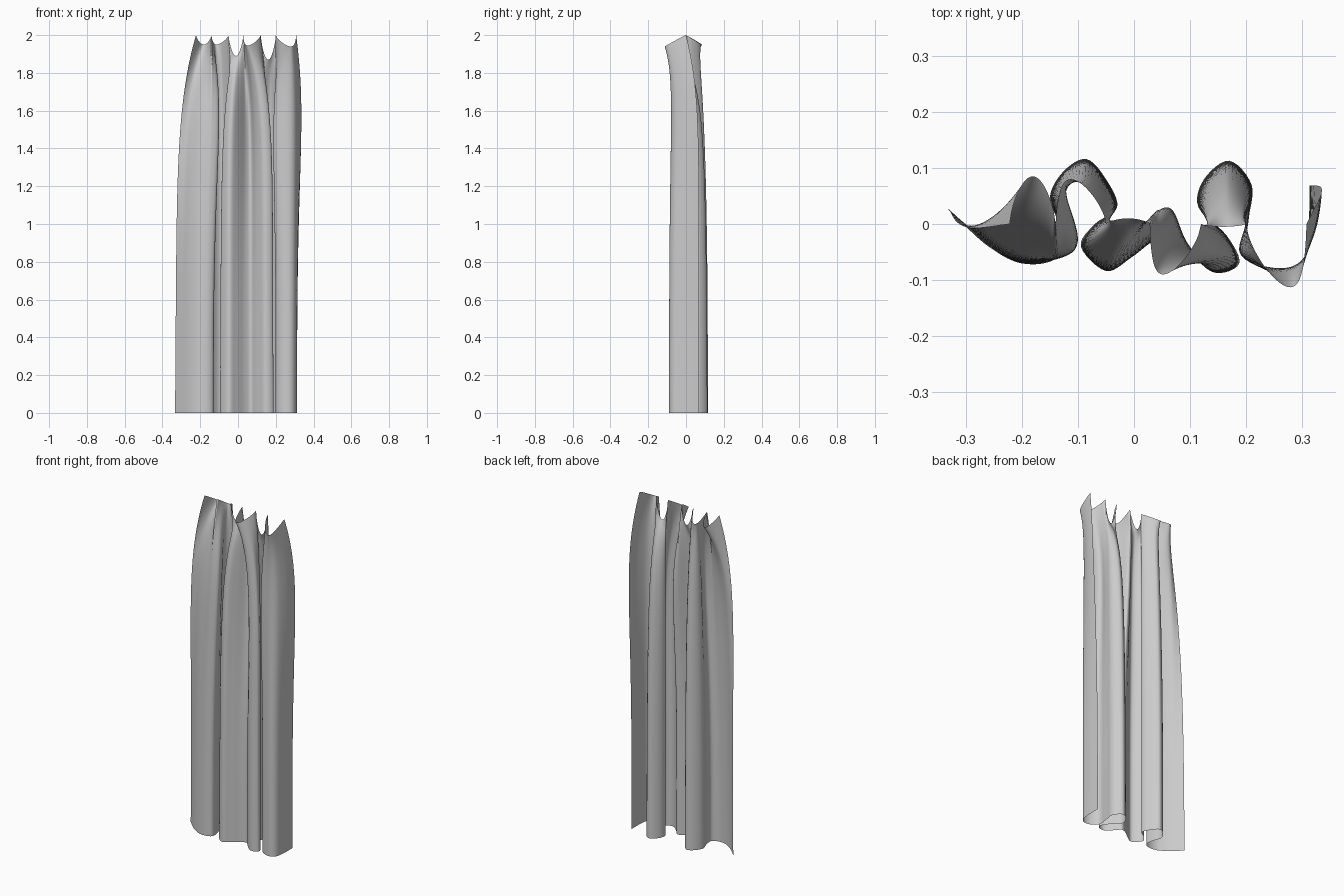
import bpy, bmesh, math
from mathutils import Vector

if "Cube" in bpy.data.objects:
    bpy.data.objects.remove(bpy.data.objects["Cube"])

# Hem path: the wavy bottom edge, left to right
HEM = [(-.333, .027), (-.30, -.005), (-.26, -.04), (-.21, -.068), (-.16, -.07),
       (-.13, -.05), (-.135, 0), (-.15, .05), (-.125, .095), (-.085, .116),
       (-.05, .08), (-.03, .03), (-.07, .0), (-.095, -.04), (-.05, -.084),
       (-.005, -.06), (.035, -.03), (.07, -.018), (.10, -.05), (.145, -.087),
       (.188, -.07), (.165, -.02), (.115, .03), (.125, .08), (.17, .113),
       (.21, .07), (.205, .01), (.20, -.05), (.235, -.082), (.275, -.088),
       (.303, -.065), (.312, -.01), (.313, .07)]

# Hanging points along the top: (hem point index, x)
PINS = [(0, -.222), (4, -.14), (11, -.05), (16, .028), (21, .12), (26, .2), (32, .308)]
# Cloth between neighbouring pins: (bulge in y, sag in z, sideways shift)
DRAPES = [(.085, .05, 0), (.08, .05, -.018), (.01, .11, 0),
          (-.09, .055, -.022), (-.005, .13, 0), (-.113, .06, .025)]
# Swellings of the folds part way up: (hem index, reach, dx, dy)
SWELLS = [(0, .9, 0, -.025), (5.5, 1.6, .03, -.012), (16.5, 1.5, .01, .05),
          (20, 1.2, .008, 0), (27.5, 1.1, -.025, 0), (32, 1.5, .024, .01)]
STEPS, ROWS = 6, 48


def catmull(pts, i, t):
    p = [Vector(pts[min(max(k, 0), len(pts) - 1)]) for k in range(i - 1, i + 3)]
    return 0.5 * (2 * p[1] + (p[2] - p[0]) * t
                  + (2 * p[0] - 5 * p[1] + 4 * p[2] - p[3]) * t * t
                  + (3 * p[1] - p[0] - 3 * p[2] + p[3]) * t ** 3)


def top_point(s):
    """Point on the top edge for a hem parameter s."""
    for (a, b), (bulge, sag, shift) in zip(zip(PINS, PINS[1:]), DRAPES):
        if s <= b[0] + 1e-6:
            u = min(max((s - a[0]) / (b[0] - a[0]), 0), 1)
            arch = max(math.sin(math.pi * u), 0)
            return Vector((a[1] + (b[1] - a[1]) * u + shift * arch,
                           bulge * arch ** 0.65, 2 - sag * arch ** 0.7))


def swell(s):
    total = Vector((0, 0))
    for centre, reach, dx, dy in SWELLS:
        total += Vector((dx, dy)) * math.exp(-((s - centre) / reach) ** 2)
    return total


# Curtain cloth: loft from the hem to the pinned top edge
bm = bmesh.new()
columns = []
count = (len(HEM) - 1) * STEPS
for c in range(count + 1):
    s = c / STEPS
    i = min(c // STEPS, len(HEM) - 2)
    hem, top, side = catmull(HEM, i, s - i), top_point(s), swell(s)
    column = []
    for r in range(ROWS + 1):
        h = 1 - (1 - r / ROWS) ** 1.5      # rows gather towards the top
        wx = 0.12 * h + 0.88 * h ** 6      # folds close up near the pins
        wy = 0.06 * h + 0.94 * h ** 10
        g = math.sin(math.pi * h ** 3)     # swelling strongest below the top
        x = hem.x + (top.x - hem.x) * wx + side.x * g
        y = hem.y * (1 - 0.35 * h ** 3) * (1 - wy) + top.y * wy + side.y * g
        z = 2 * h - (2 - top.z) * h ** 6
        column.append(bm.verts.new((x, y, z)))
    columns.append(column)
for a, b in zip(columns, columns[1:]):
    for r in range(ROWS):
        bm.faces.new((a[r], b[r], b[r + 1], a[r + 1])).smooth = True

mesh = bpy.data.meshes.new("curtain")
bm.to_mesh(mesh)
bm.free()
curtain = bpy.data.objects.new("curtain", mesh)
bpy.context.collection.objects.link(curtain)

# Plain grey cloth
cloth = bpy.data.materials.new("grey cloth")
cloth.diffuse_color = (0.6, 0.6, 0.6, 1)
cloth.use_nodes = True
cloth.node_tree.nodes["Principled BSDF"].inputs["Base Color"].default_value = cloth.diffuse_color
mesh.materials.append(cloth)
